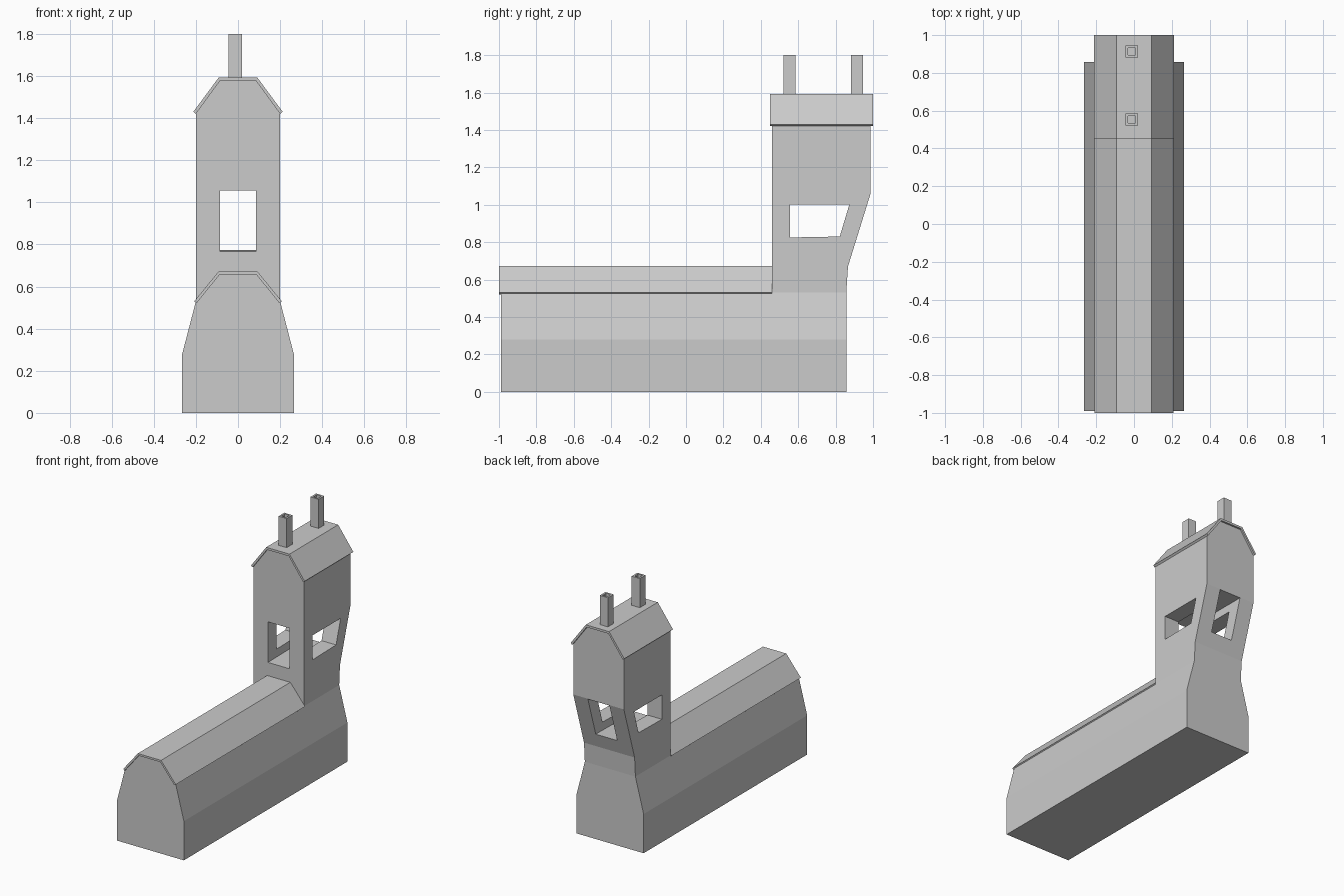
import bpy, bmesh

if "Cube" in bpy.data.objects:
    bpy.data.objects.remove(bpy.data.objects["Cube"])


def finish(name, bm):
    bmesh.ops.recalc_face_normals(bm, faces=bm.faces)
    mesh = bpy.data.meshes.new(name)
    bm.to_mesh(mesh)
    bm.free()
    obj = bpy.data.objects.new(name, mesh)
    bpy.context.collection.objects.link(obj)
    return obj


def prism(name, axis, profile, start, end):
    """Extrude a profile: (y, z) points along x, or (x, z) points along y."""
    bm = bmesh.new()
    put = (lambda p, d: (d, *p)) if axis == 'x' else (lambda p, d: (p[0], d, p[1]))
    a, b = [[bm.verts.new(put(p, d)) for p in profile] for d in (start, end)]
    n = len(profile)
    for i in range(n):
        bm.faces.new((a[i], a[(i + 1) % n], b[(i + 1) % n], b[i]))
    bm.faces.new(a)
    bm.faces.new(b)
    return finish(name, bm)


def loft(name, levels):
    """Stack rectangles given as (z, half width, front y, back y)."""
    bm = bmesh.new()
    rings = [[bm.verts.new(c) for c in ((-w, y0, z), (w, y0, z), (w, y1, z), (-w, y1, z))]
             for z, w, y0, y1 in levels]
    for r, s in zip(rings, rings[1:]):
        for i in range(4):
            j = (i + 1) % 4
            bm.faces.new((r[i], r[j], s[j], s[i]))
    bm.faces.new(rings[0])
    bm.faces.new(rings[-1])
    return finish(name, bm)


def roof(name, outer, inner, start, end):
    """Bent roof slab from right-hand eave-to-ridge points, mirrored in x."""
    mirrored = lambda pts: pts + [(-x, z) for x, z in reversed(pts)]
    return prism(name, 'y', mirrored(outer) + mirrored(inner)[::-1], start, end)


def cut(obj, cutter):
    mod = obj.modifiers.new("opening", 'BOOLEAN')
    mod.operation = 'DIFFERENCE'
    mod.solver = 'EXACT'
    mod.object = cutter
    bpy.context.view_layer.objects.active = obj
    bpy.ops.object.modifier_apply(modifier=mod.name)
    bpy.data.objects.remove(cutter)


# Long hall with leaning upper walls, and its attic
loft("hall_walls", [(0, .265, -.99, .857), (.28, .265, -.99, .857), (.53, .2, -.99, .857)])
prism("hall_attic", 'y', [(.2, .53), (.086, .66), (-.086, .66), (-.2, .53)], -.99, .47)
roof("hall_roof", [(.208, .53), (.092, .672)], [(.197, .521), (.086, .658)], -1, .46)

# Tower, overhanging at the back
tower = loft("tower", [(.53, .2, .46, .857), (.67, .2, .46, .866), (1.06, .2, .46, .987),
                       (1.425, .2, .46, .987), (1.578, .086, .46, .987)])
roof("tower_roof", [(.212, 1.43), (.092, 1.592)], [(.2, 1.42), (.086, 1.576)], .45, 1)

# Crossing window passages
cut(tower, prism("long_passage", 'x', [(.3, .765), (1.2, .777), (1.2, 1.057), (.3, 1.057)],
                 -.085, .085))
cut(tower, prism("cross_passage", 'x', [(.557, .825), (.822, .83), (.873, 1), (.557, 1)],
                 -.4, .4))

# Hollow square chimneys
for label, cy in (("front", .553), ("back", .913)):
    chimney = loft(label + "_chimney", [(z, .032, cy - .032, cy + .032) for z in (1.58, 1.8)])
    cut(chimney, loft("flue", [(z, .019, cy - .019, cy + .019) for z in (1.6, 1.9)]))
    chimney.location.x = -.012
